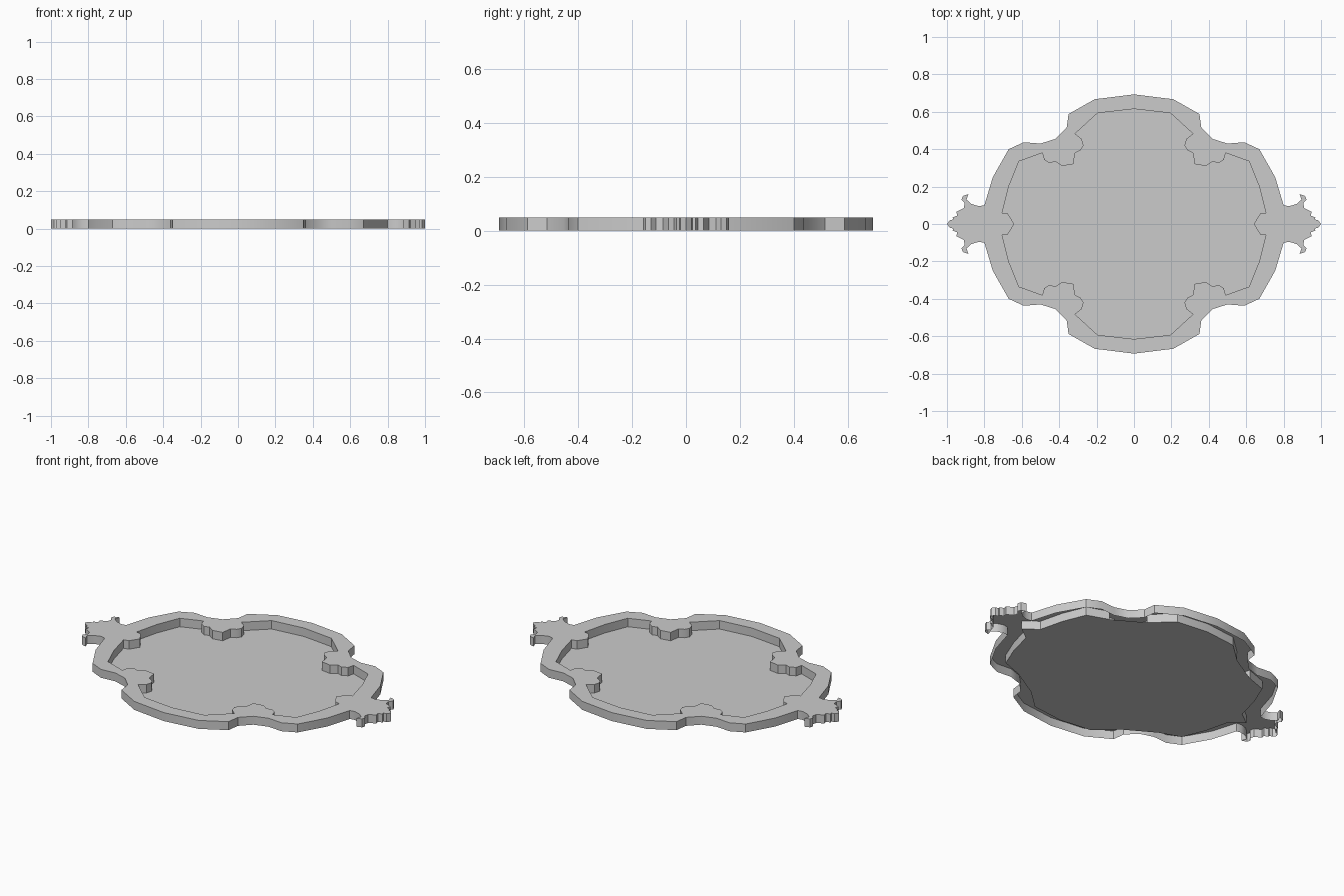
import bpy, bmesh, math

cube = bpy.data.objects.get("Cube")
if cube:
    bpy.data.objects.remove(cube, do_unlink=True)

HEIGHT = 0.05

grey = bpy.data.materials.new("plain grey")
grey.use_nodes = True
colour = (0.6, 0.6, 0.6, 1)
grey.diffuse_color = colour
grey.node_tree.nodes["Principled BSDF"].inputs["Base Color"].default_value = colour


def full_loop(quarter):
    """Mirror a quarter outline, from the y axis to the x axis, into a closed loop."""
    half = quarter + [(x, -y) for x, y in reversed(quarter[:-1])]
    return half + [(-x, y) for x, y in reversed(half[1:-1])]


def make_plate(name, loops, height, z=0):
    """Flat face bounded by loops, with walls dropped from its edges when height is given."""
    bm = bmesh.new()
    edges = []
    for loop in loops:
        top = [bm.verts.new((x, y, z + height)) for x, y in loop]
        edges += [bm.edges.new((top[i - 1], top[i])) for i in range(len(top))]
    bmesh.ops.triangle_fill(bm, use_beauty=True, edges=edges, normal=(0, 0, 1))
    bmesh.ops.dissolve_limit(bm, angle_limit=0.01, verts=bm.verts[:], edges=bm.edges[:])
    if height:
        rim = [e for e in bm.edges if e.is_boundary]
        walls = bmesh.ops.extrude_edge_only(bm, edges=rim)["geom"]
        lower = [v for v in walls if isinstance(v, bmesh.types.BMVert)]
        bmesh.ops.translate(bm, vec=(0, 0, -height), verts=lower)
    bmesh.ops.recalc_face_normals(bm, faces=bm.faces[:])
    if sum(f.normal.z * f.calc_area() for f in bm.faces) < 0:
        bmesh.ops.reverse_faces(bm, faces=bm.faces[:])
    mesh = bpy.data.meshes.new(name)
    bm.to_mesh(mesh)
    bm.free()
    mesh.materials.append(grey)
    obj = bpy.data.objects.new(name, mesh)
    bpy.context.collection.objects.link(obj)
    bpy.ops.object.select_all(action="DESELECT")
    obj.select_set(True)
    bpy.context.view_layer.objects.active = obj
    bpy.ops.object.shade_smooth_by_angle(angle=math.radians(35))
    return obj


# Outer outline: quatrefoil body, then the leafy handle
body = [(0, .693), (.21, .667), (.35, .588), (.36, .515), (.42, .455), (.5, .43),
        (.59, .437), (.67, .4), (.755, .25), (.8, .1)]
handle = [(.83, .095), (.87, .108), (.895, .13), (.885, .16), (.915, .15), (.922, .13),
          (.905, .112), (.91, .085), (.95, .065), (.945, .045), (.97, .035),
          (.966, .024), (.985, .02), (1, 0)]

# Inner outline: straight runs with a scalloped lobe in each corner
inner_top = [(0, .615), (.195, .593), (.315, .483)]
corner_lobe = [(.28, .455), (.27, .42), (.285, .395), (.315, .38), (.325, .32),
               (.385, .31), (.42, .335), (.45, .325), (.48, .343)]
inner_side = [(.49, .38), (.615, .335), (.67, .2), (.705, .06), (.785, 0)]

make_plate("tray_frame", [full_loop(body + handle),
                          full_loop(inner_top + corner_lobe + inner_side)], HEIGHT)

# The floor runs under the lobes
make_plate("tray_floor", [full_loop(inner_top + inner_side)], 0)

# Pointed lobe at the inner end of each handle
lobe = [(.785, 0), (.705, .06), (.675, .055), (.64, 0), (.675, -.055), (.705, -.06)]
for side, sign in (("left", 1), ("right", -1)):
    make_plate(side + "_lobe", [[(sign * x, y) for x, y in lobe]], HEIGHT)
